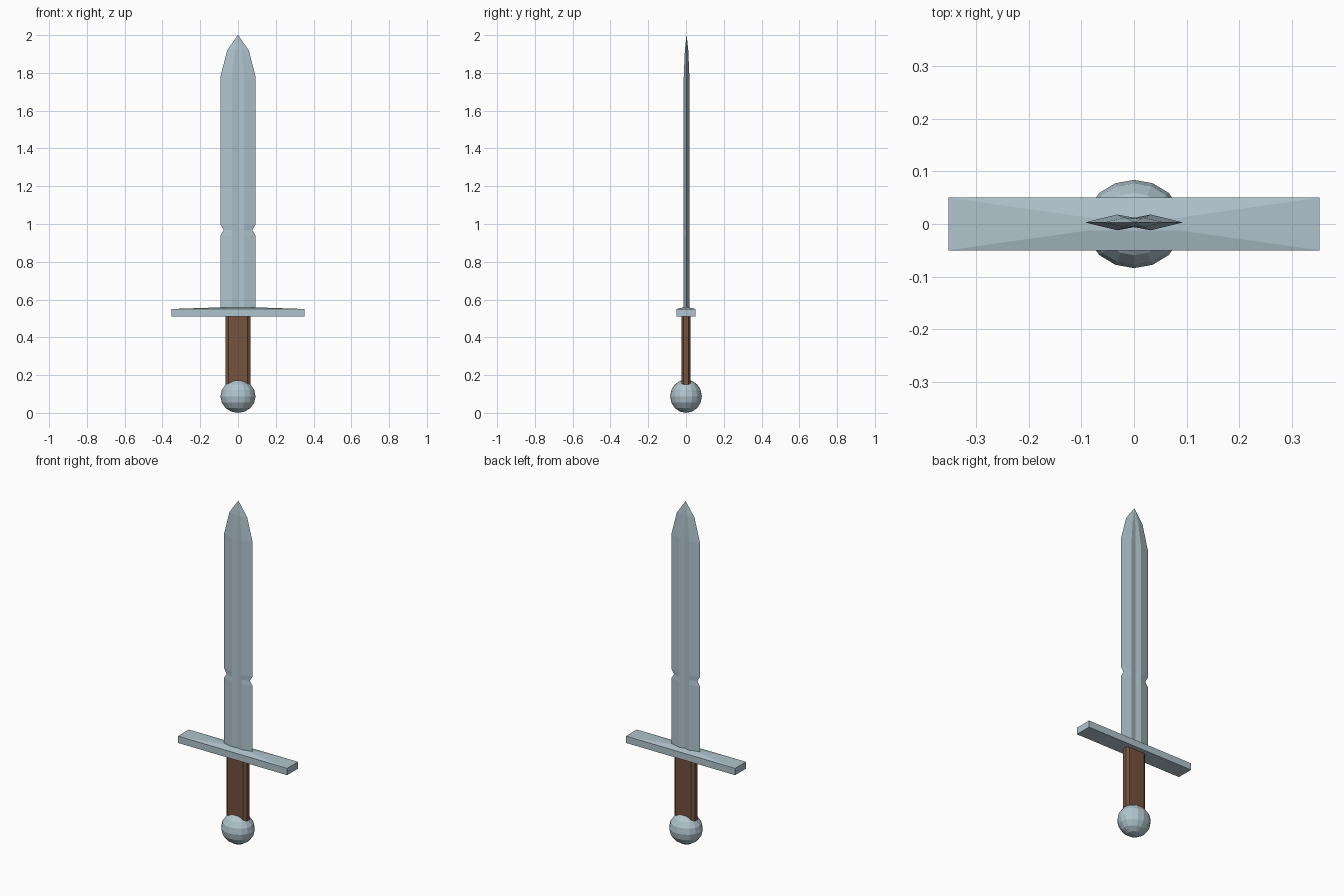
import bpy, bmesh
from mathutils import Matrix

if "Cube" in bpy.data.objects:
    bpy.data.objects.remove(bpy.data.objects["Cube"])


def material(name, rgb):
    m = bpy.data.materials.new(name)
    m.diffuse_color = (*rgb, 1)
    m.use_nodes = True
    m.node_tree.nodes["Principled BSDF"].inputs["Base Color"].default_value = m.diffuse_color
    return m


steel = material("steel", (0.43, 0.55, 0.61))
leather = material("brown leather", (0.18, 0.085, 0.046))


def add(name, bm, mat):
    bmesh.ops.recalc_face_normals(bm, faces=bm.faces)
    me = bpy.data.meshes.new(name)
    bm.to_mesh(me)
    bm.free()
    me.materials.append(mat)
    ob = bpy.data.objects.new(name, me)
    bpy.context.collection.objects.link(ob)
    return ob


def loft(name, rings, mat):
    """Skin a stack of equal-length rings and cap both ends."""
    bm = bmesh.new()
    vs = [[bm.verts.new(p) for p in r] for r in rings]
    n = len(vs[0])
    for a, b in zip(vs, vs[1:]):
        for i in range(n):
            j = (i + 1) % n
            bm.faces.new((a[i], a[j], b[j], b[i]))
    bm.faces.new(vs[0])
    bm.faces.new(vs[-1])
    bmesh.ops.remove_doubles(bm, verts=bm.verts, dist=0.0001)
    return add(name, bm, mat)


# Blade: hollow-ground section with central groove, notched edges, pointed tip
CY = 0.003


def blade_ring(z, edge, ridge, t, groove):
    half = [(edge, 0), (ridge, t), (0, groove), (-ridge, t)]
    pts = half + [(-x, -y) for x, y in half]
    return [(x, y + CY, z) for x, y in pts]


stations = [  # z, edge x, ridge x, ridge thickness, groove thickness
    (0.54, 0.093, 0.032, 0.015, 0.009),
    (0.94, 0.093, 0.032, 0.015, 0.009),
    (0.968, 0.075, 0.032, 0.015, 0.009),
    (0.997, 0.093, 0.032, 0.015, 0.009),
    (1.78, 0.093, 0.032, 0.015, 0.009),
    (1.92, 0.057, 0.018, 0.009, 0.007),
    (2.0, 0.001, 0.0005, 0.0005, 0.0004),
]
loft("blade", [blade_ring(*s) for s in stations], steel)


# Crossguard: flat bar whose top rises gently to the blade
def rect(x, y, z):
    return [(-x, -y, z), (x, -y, z), (x, y, z), (-x, y, z)]


loft("crossguard", [rect(0.353, 0.05, 0.51), rect(0.353, 0.05, 0.55),
                    rect(0.085, 0.012, 0.559)], steel)

# Grip: flattened eight-sided handle
quarter = [(0.067, 0.012), (0.05, 0.024)]
section = (quarter + [(-x, y) for x, y in quarter[::-1]]
           + [(-x, -y) for x, y in quarter] + [(x, -y) for x, y in quarter[::-1]])
loft("grip", [[(x, y, z) for x, y in section] for z in (0.15, 0.515)], leather)

# Pommel: faceted ball, slightly wider than deep
bm = bmesh.new()
bmesh.ops.create_uvsphere(bm, u_segments=16, v_segments=8, radius=1,
                          matrix=Matrix.Translation((0, 0, 0.088))
                          @ Matrix.Diagonal((0.093, 0.084, 0.088, 1)))
add("pommel", bm, steel)
